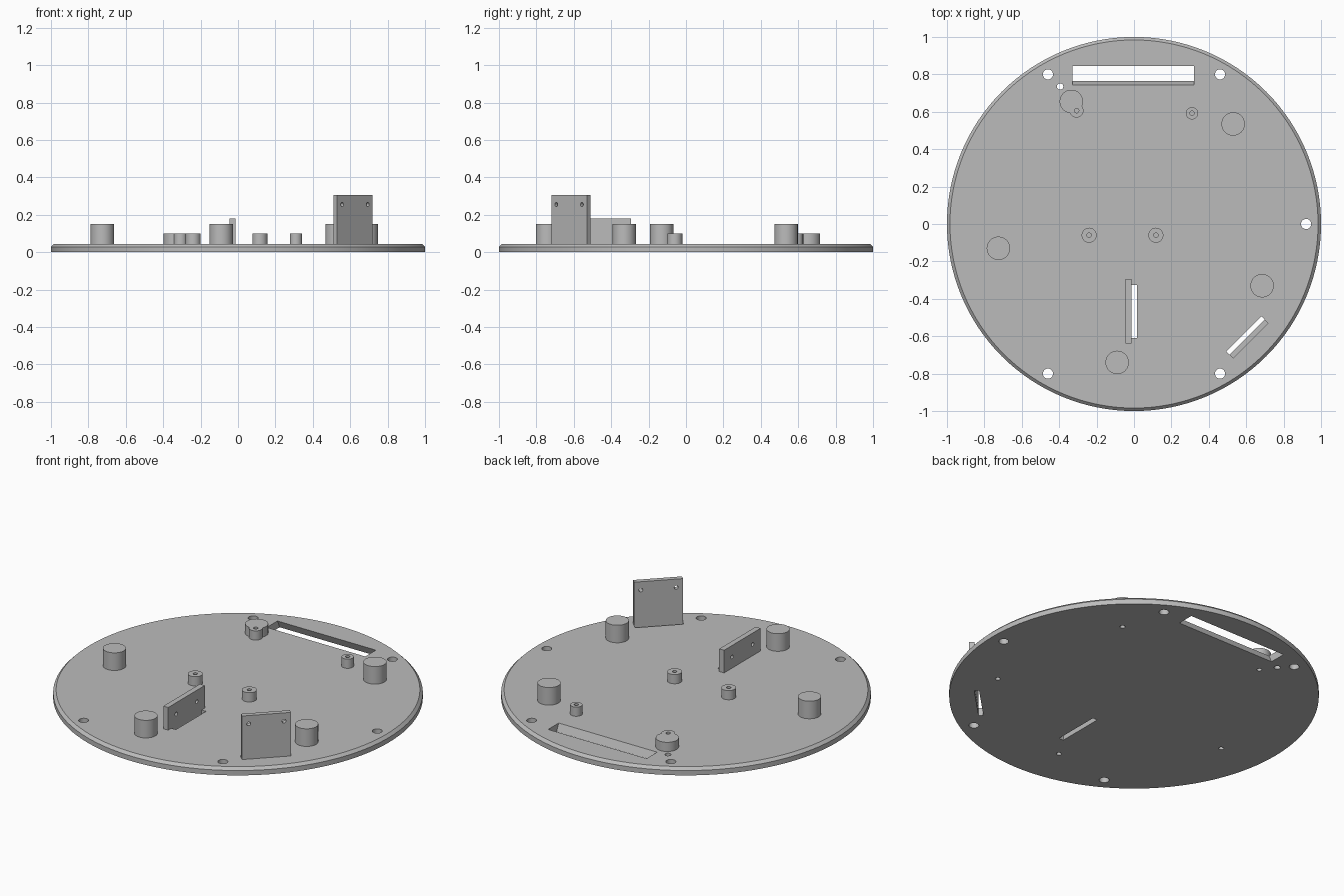
import bpy, bmesh, math
from mathutils import Matrix, Vector

cube = bpy.data.objects.get("Cube")
if cube:
    bpy.data.objects.remove(cube, do_unlink=True)

TOP = 0.045      # deck surface height
SINK = 0.03      # parts are rooted slightly inside the deck

grey = bpy.data.materials.new("plain grey")
grey.use_nodes = True
grey.diffuse_color = (0.5, 0.5, 0.5, 1)
grey.node_tree.nodes["Principled BSDF"].inputs["Base Color"].default_value = (0.5, 0.5, 0.5, 1)


def make_object(name, bm):
    bmesh.ops.recalc_face_normals(bm, faces=bm.faces)
    mesh = bpy.data.meshes.new(name)
    bm.to_mesh(mesh)
    bm.free()
    mesh.materials.append(grey)
    obj = bpy.data.objects.new(name, mesh)
    bpy.context.collection.objects.link(obj)
    return obj


def add_cylinder(bm, x, y, r, z0, z1, segments=48):
    place = Matrix.Translation((x, y, (z0 + z1) / 2))
    return bmesh.ops.create_cone(bm, cap_ends=True, segments=segments, radius1=r,
                                 radius2=r, depth=z1 - z0, matrix=place)["verts"]


def add_box(bm, center, size, angle=0):
    place = (Matrix.Translation(center) @ Matrix.Rotation(angle, 4, "Z")
             @ Matrix.Diagonal((*size, 1)))
    return bmesh.ops.create_cube(bm, size=1, matrix=place)["verts"]


def boolean(obj, tool_bm, operation="DIFFERENCE"):
    tool = make_object("helper", tool_bm)
    tool.hide_render = True
    mod = obj.modifiers.new("boolean", "BOOLEAN")
    mod.operation, mod.solver, mod.object = operation, "EXACT", tool
    bpy.context.view_layer.update()
    graph = bpy.context.evaluated_depsgraph_get()
    mesh = bpy.data.meshes.new_from_object(obj.evaluated_get(graph))
    obj.modifiers.clear()
    obj.data = mesh
    bpy.data.objects.remove(tool, do_unlink=True)


# Part positions
posts = {"front_post": (-0.09, -0.74, 0.15), "right_post": (-0.725, -0.13, 0.15),
         "left_post": (0.685, -0.33, 0.15), "back_left_post": (0.53, 0.535, 0.15),
         "back_right_post": (-0.335, 0.655, 0.1)}
standoffs = {"right_standoff": (-0.24, -0.06, 0.04), "left_standoff": (0.117, -0.06, 0.04),
             "back_left_standoff": (0.31, 0.592, 0.033)}
joined_standoff = (-0.307, 0.606, 0.037)
rim_holes = [(sx * 0.46, sy * 0.8) for sx in (-1, 1) for sy in (-1, 1)] + [(0.92, 0)]

# Round deck with a chamfered upper edge
bm = bmesh.new()
add_cylinder(bm, 0, 0, 1, 0, TOP, 128)
rim = [e for e in bm.edges if all(v.co.z > TOP - 0.001 for v in e.verts)]
bmesh.ops.bevel(bm, geom=rim, offset=0.016, segments=1, affect="EDGES")
deck = make_object("round_deck", bm)

# Holes and slots through the deck
bm = bmesh.new()
for x, y in rim_holes:
    add_cylinder(bm, x, y, 0.027, -0.1, 0.1)
add_cylinder(bm, -0.395, 0.735, 0.017, -0.1, 0.1, 32)
for x, y, _ in posts.values():
    add_cylinder(bm, x, y, 0.014, -0.1, 0.08, 32)
add_box(bm, (0.002, -0.4675, 0), (0.03, 0.285, 0.2))
add_box(bm, (0.596, -0.596, 0), (0.268, 0.026, 0.2), math.pi / 4)
# The long slot leans backwards towards its underside
for v in add_box(bm, (-0.005, 0.805, 0.02), (0.65, 0.1, 0.1)):
    v.co.y += (v.co.z - 0.02) * -0.45
boolean(deck, bm)

# Posts, drilled from below
smooth = [deck]
for name, (x, y, height) in posts.items():
    bm = bmesh.new()
    add_cylinder(bm, x, y, 0.0625, SINK, height)
    post = make_object(name, bm)
    if name == "back_right_post":
        sx, sy, sr = joined_standoff
        bm = bmesh.new()
        add_cylinder(bm, sx, sy, sr, SINK, height)
        boolean(post, bm, "UNION")
        bm = bmesh.new()
        add_cylinder(bm, sx, sy, 0.012, 0.06, 0.2, 24)
        boolean(post, bm)
    bm = bmesh.new()
    add_cylinder(bm, x, y, 0.014, -0.1, 0.08, 32)
    boolean(post, bm)
    smooth.append(post)

# Standoffs with a screw hole in the top
for name, (x, y, r) in standoffs.items():
    bm = bmesh.new()
    add_cylinder(bm, x, y, r, SINK, 0.1)
    standoff = make_object(name, bm)
    bm = bmesh.new()
    add_cylinder(bm, x, y, 0.012, 0.05, 0.2, 24)
    boolean(standoff, bm)
    smooth.append(standoff)


# Upright bracket plates with two screw holes each
def bracket(name, x, y, length, thickness, height, angle, hole_z):
    bm = bmesh.new()
    add_box(bm, (x, y, (SINK + height) / 2), (length, thickness, height - SINK), angle)
    plate = make_object(name, bm)
    along = Vector((math.cos(angle), math.sin(angle), 0)) * 0.097
    turn = Matrix.Rotation(angle, 4, "Z") @ Matrix.Rotation(math.pi / 2, 4, "X")
    bm = bmesh.new()
    for side in (-1, 1):
        spot = Vector((x, y, hole_z)) + along * side
        bmesh.ops.create_cone(bm, cap_ends=True, segments=24, radius1=0.011, radius2=0.011,
                              depth=0.1, matrix=Matrix.Translation(spot) @ turn)
    boolean(plate, bm)
    smooth.append(plate)


bracket("low_bracket", -0.029, -0.4675, 0.345, 0.032, 0.18, math.pi / 2, 0.112)
bracket("tall_bracket", 0.615, -0.615, 0.268, 0.029, 0.305, math.pi / 4, 0.255)

# Smooth round walls, keep sharp edges
bpy.ops.object.select_all(action="DESELECT")
for obj in smooth:
    obj.select_set(True)
bpy.context.view_layer.objects.active = deck
bpy.ops.object.shade_smooth_by_angle(angle=math.radians(30))
